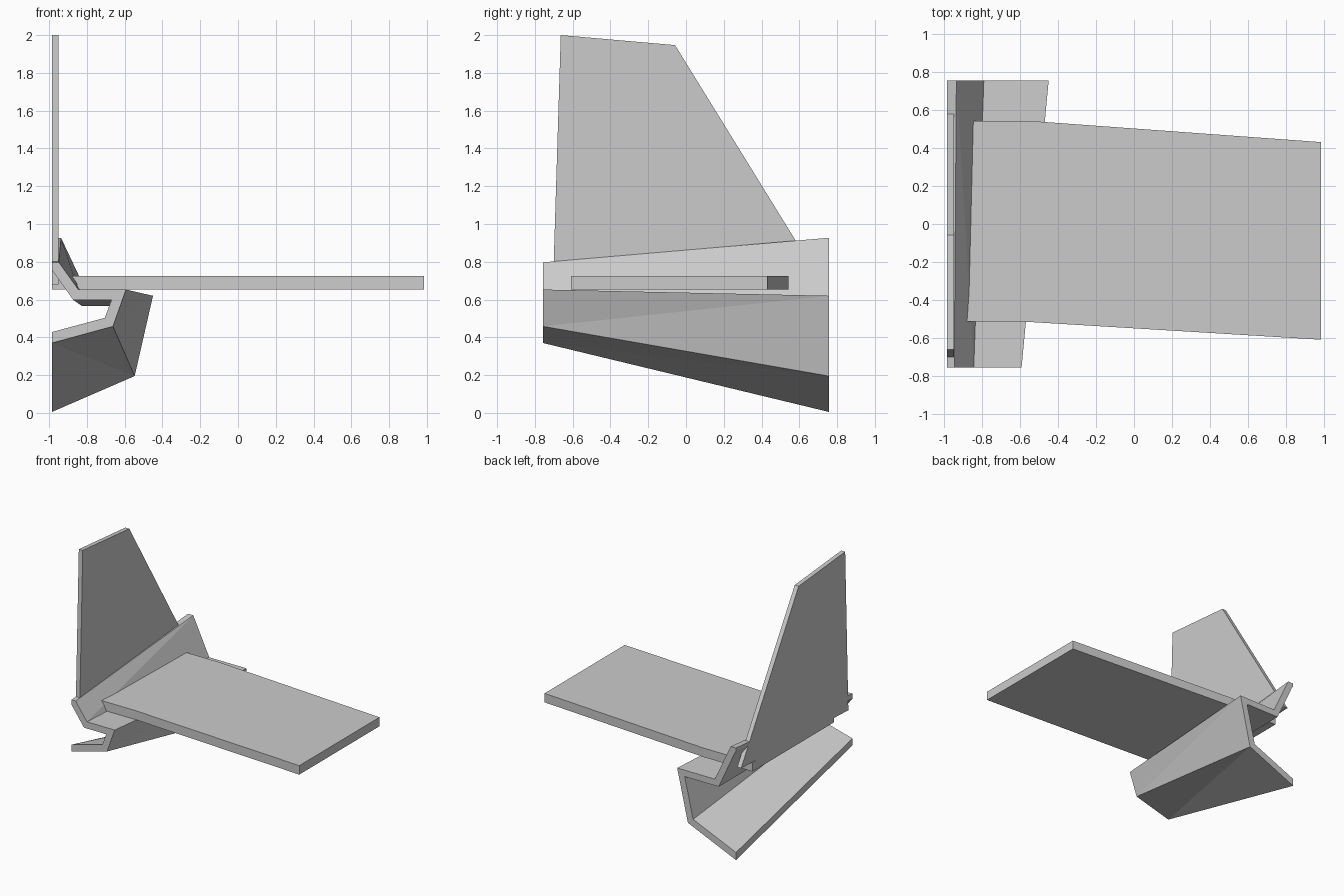
import bpy, bmesh

if "Cube" in bpy.data.objects:
    bpy.data.objects.remove(bpy.data.objects["Cube"])

# One flat grey for every part
grey = bpy.data.materials.new("light grey")
grey.diffuse_color = (0.6, 0.6, 0.6, 1)
grey.use_nodes = True
grey.node_tree.nodes["Principled BSDF"].inputs["Base Color"].default_value = grey.diffuse_color


def finish(name, bm):
    bmesh.ops.recalc_face_normals(bm, faces=bm.faces[:])
    mesh = bpy.data.meshes.new(name)
    bm.to_mesh(mesh)
    bm.free()
    mesh.materials.append(grey)
    obj = bpy.data.objects.new(name, mesh)
    bpy.context.collection.objects.link(obj)
    return obj


def plate(name, outline, offset):
    """Flat panel: an outline pushed along an offset."""
    bm = bmesh.new()
    face = bm.faces.new([bm.verts.new(p) for p in outline])
    res = bmesh.ops.extrude_face_region(bm, geom=[face])
    moved = [g for g in res["geom"] if isinstance(g, bmesh.types.BMVert)]
    bmesh.ops.translate(bm, verts=moved, vec=offset)
    return finish(name, bm)


def loft(name, y0, y1, outer0, inner0, outer1, inner1):
    """Folded sheet with thickness, lofted between two end sections."""
    bm = bmesh.new()
    ring = lambda pts, y: [bm.verts.new((x, y, z)) for x, z in pts]
    fo, fi = ring(outer0, y0), ring(inner0, y0)
    bo, bi = ring(outer1, y1), ring(inner1, y1)
    for i in range(len(fo) - 1):
        for f, b in ((fo, bo), (fi, bi)):           # outer and inner skins
            bm.faces.new((f[i], f[i + 1], b[i]))
            bm.faces.new((f[i + 1], b[i + 1], b[i]))
        for o, n in ((fo, fi), (bo, bi)):           # end rims
            bm.faces.new((o[i], o[i + 1], n[i + 1], n[i]))
    for k in (0, -1):                               # long edge rims
        bm.faces.new((fo[k], bo[k], bi[k], fi[k]))
    return finish(name, bm)


CX = -0.985  # centre plane of the half body

# Fuselage half shell, widening towards the back
loft("fuselage_shell", -0.757, 0.757,
     [(CX, .797), (-.948, .797), (-.845, .653), (-.593, .653), (-.662, .458), (CX, .37)],
     [(CX, .755), (-.977, .745), (-.872, .598), (-.67, .598), (-.705, .503), (CX, .428)],
     [(CX, .927), (-.937, .927), (-.792, .62), (-.45, .62), (-.547, .195), (CX, .005)],
     [(CX, .90), (-.972, .88), (-.828, .567), (-.518, .567), (-.595, .236), (CX, .068)])

# Horizontal wing, straight near the root and swept outboard
plate("wing",
      [(CX, -.515, .652), (-.58, -.515, .652), (.985, -.61, .652),
       (.985, .432, .652), (-.54, .543, .652), (CX, .543, .652)],
      (0, 0, .074))

# Upright tail fin
plate("tail_fin",
      [(CX, -.704, .68), (CX, -.663, 2.0), (CX, -.058, 1.947), (CX, .69, .735)],
      (.036, 0, 0))
